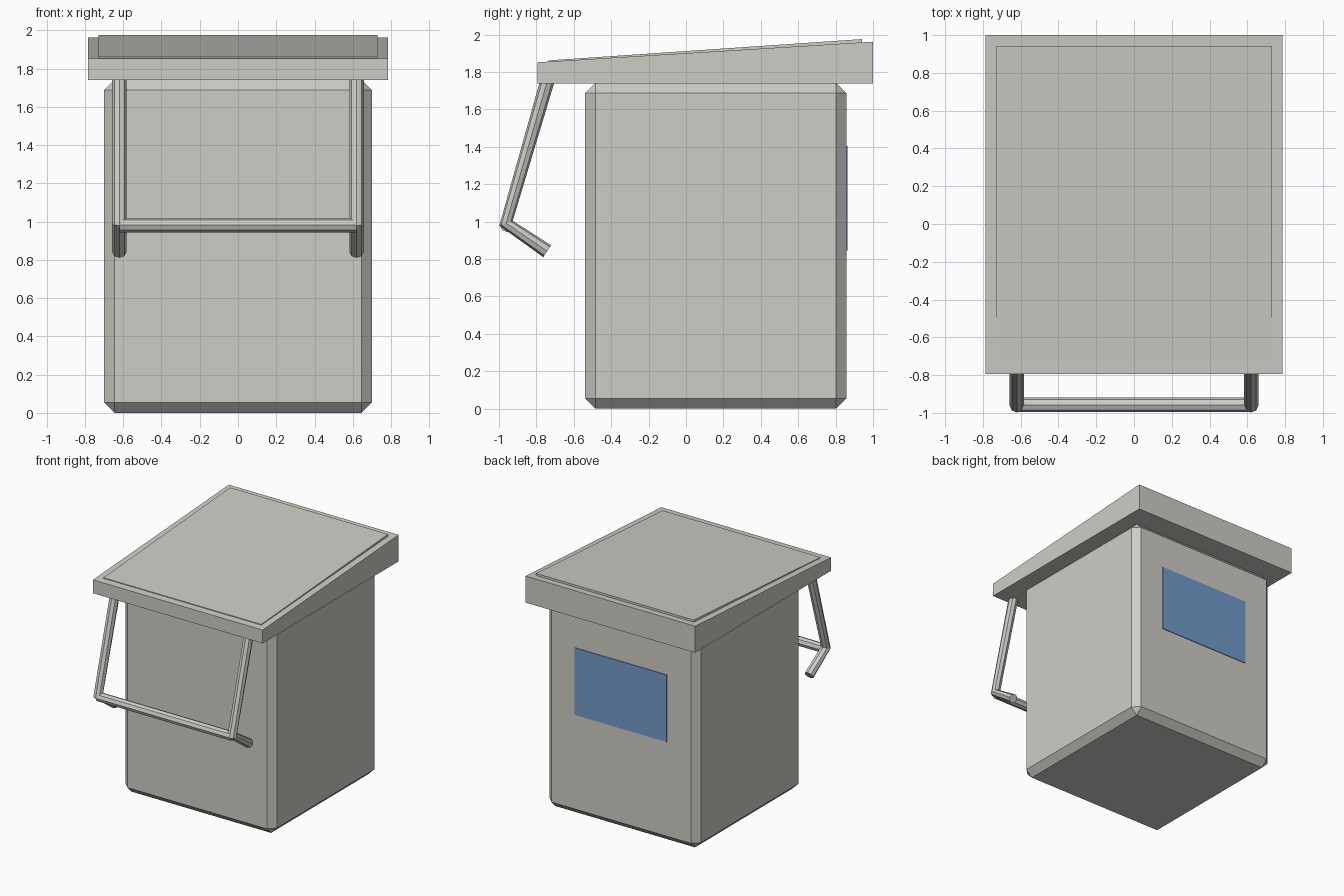
import bpy
import bmesh

cube = bpy.data.objects.get("Cube")
if cube:
    bpy.data.objects.remove(cube, do_unlink=True)


def material(name, rgb):
    mat = bpy.data.materials.new(name)
    mat.use_nodes = True
    mat.diffuse_color = (*rgb, 1)
    mat.node_tree.nodes["Principled BSDF"].inputs["Base Color"].default_value = (*rgb, 1)
    return mat


GREY = material("warm grey", (0.62, 0.605, 0.56))
BLUE = material("blue", (0.17, 0.33, 0.60))


def link(name, data, mat):
    obj = bpy.data.objects.new(name, data)
    bpy.context.collection.objects.link(obj)
    data.materials.append(mat)
    return obj


def extruded(name, profile, half_width, mat):
    """Side profile of (y, z) points, extruded symmetrically across x."""
    bm = bmesh.new()
    face = bm.faces.new([bm.verts.new((-half_width, y, z)) for y, z in profile])
    side = bmesh.ops.extrude_face_region(bm, geom=[face])["geom"]
    for v in side:
        if isinstance(v, bmesh.types.BMVert):
            v.co.x = half_width
    bmesh.ops.recalc_face_normals(bm, faces=bm.faces)
    mesh = bpy.data.meshes.new(name)
    bm.to_mesh(mesh)
    bm.free()
    return link(name, mesh, mat)


def box(name, half_width, y0, y1, z0, z1, mat):
    return extruded(name, [(y0, z0), (y1, z0), (y1, z1), (y0, z1)], half_width, mat)


def tube(name, points, radius=0.038):
    """Eight-sided capped tube along a polyline."""
    curve = bpy.data.curves.new(name, "CURVE")
    curve.dimensions = "3D"
    curve.bevel_depth = radius
    curve.bevel_resolution = 2
    curve.use_fill_caps = True
    spline = curve.splines.new("POLY")
    spline.points.add(len(points) - 1)
    for point, co in zip(spline.points, points):
        point.co = (*co, 1)
    spline.use_smooth = False
    return link(name, curve, GREY)


# Chamfered body
body = box("body", 0.7, -0.54, 0.857, 0, 1.742, GREY)
bevel = body.modifiers.new("chamfer", "BEVEL")
bevel.width = 0.055
bevel.segments = 1

# Sloping lid with a thin raised panel
extruded("lid", [(-0.795, 1.74), (1.0, 1.74), (1.0, 1.962), (-0.795, 1.852)], 0.785, GREY)
extruded("lid_panel", [(-0.735, 1.853), (0.94, 1.955), (0.94, 1.976), (-0.735, 1.862)], 0.73, GREY)

# Rear window plate
box("rear_window", 0.425, 0.855, 0.863, 0.845, 1.405, BLUE)

# Bent arms and the bar joining them
for side, x in (("left", 0.62), ("right", -0.62)):
    tube(side + "_arm", [(x, -0.742, 1.75), (x, -0.962, 0.992), (x, -0.742, 0.842)])
tube("cross_bar", [(-0.62, -0.957, 0.982), (0.62, -0.957, 0.982)])
